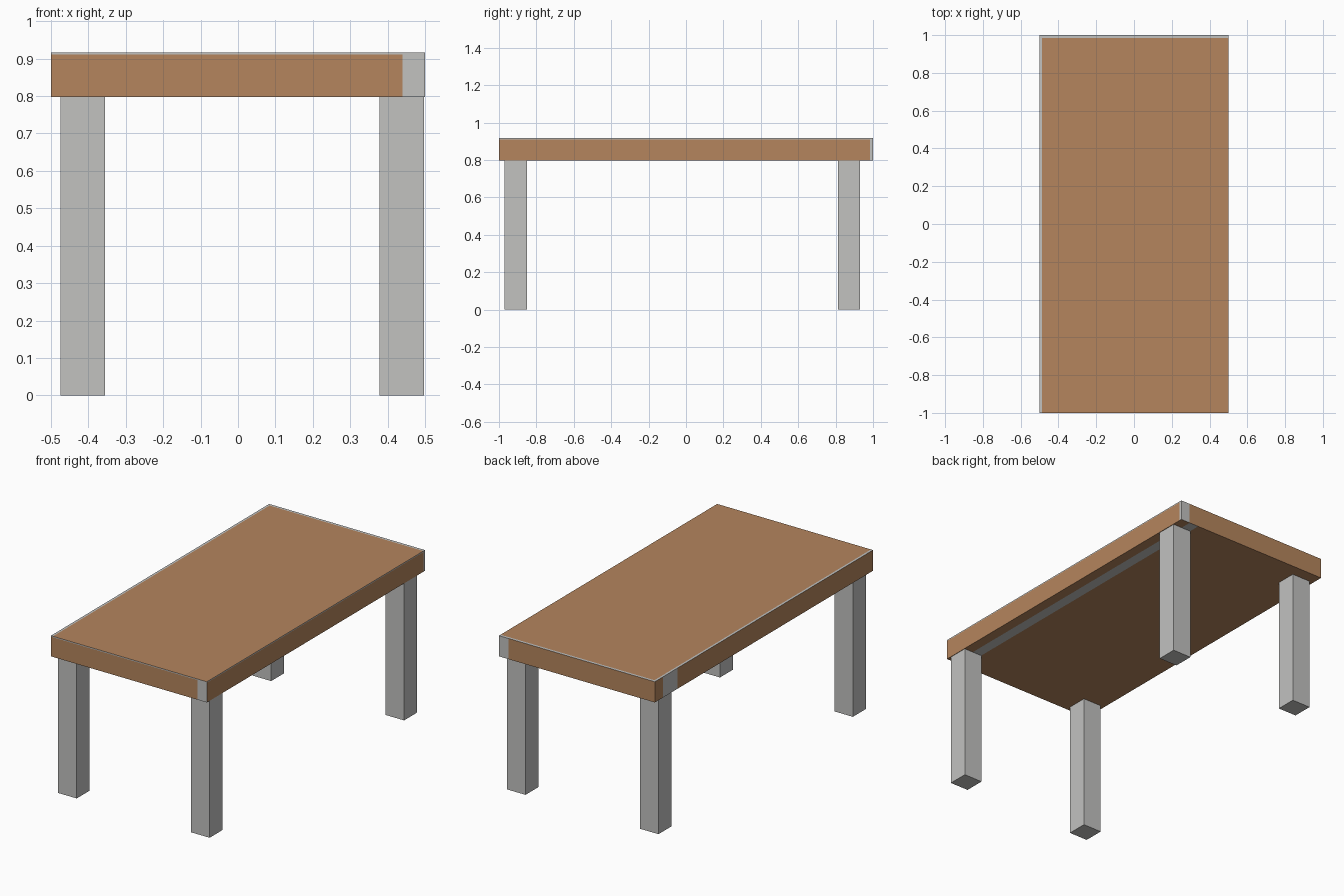
import bpy, bmesh
from mathutils import Vector

if "Cube" in bpy.data.objects:
    bpy.data.objects.remove(bpy.data.objects["Cube"])


def material(name, rgb):
    m = bpy.data.materials.new(name)
    m.diffuse_color = (*rgb, 1)
    m.use_nodes = True
    m.node_tree.nodes["Principled BSDF"].inputs["Base Color"].default_value = m.diffuse_color
    return m


brown = material("brown wood", (0.46, 0.235, 0.11))
grey = material("light grey", (0.54, 0.54, 0.53))


def box(name, lo, hi, mats, cuts=(), rule=None):
    """Box between two corners, optionally sliced at (axis, position) and coloured by rule."""
    lo, hi = Vector(lo), Vector(hi)
    bm = bmesh.new()
    bmesh.ops.create_cube(bm, size=1)
    for v in bm.verts:
        v.co = Vector([(lo[i] + hi[i]) / 2 + v.co[i] * (hi[i] - lo[i]) for i in range(3)])
    for axis, pos in cuts:
        n = Vector((0, 0, 0))
        n[axis] = 1
        bmesh.ops.bisect_plane(bm, geom=bm.verts[:] + bm.edges[:] + bm.faces[:],
                               plane_co=n * pos, plane_no=n)
    bm.normal_update()
    if rule:
        for f in bm.faces:
            f.material_index = int(rule(f.calc_center_median(), f.normal))
    me = bpy.data.meshes.new(name)
    bm.to_mesh(me)
    bm.free()
    for m in mats:
        me.materials.append(m)
    ob = bpy.data.objects.new(name, me)
    bpy.context.collection.objects.link(ob)
    return ob


# Unpainted grey margins on each side of the slab
def bare(c, n):
    if n.z > 0.5:
        return c.x < -0.487 or c.y > 0.985
    if n.z < -0.5:
        return 0.38 < c.x < 0.44 and c.y > -0.95
    if n.y < -0.5:
        return c.x > 0.44 or c.z > 0.911
    if n.y > 0.5:
        return c.x > 0.44
    if n.x > 0.5:
        return c.y > 0.985 or c.z > 0.911
    return 0.79 < c.y < 0.925


# Table top
box("table_top", (-0.5, -1, 0.797), (0.5, 1, 0.917), [brown, grey],
    [(0, -0.487), (0, 0.38), (0, 0.44), (1, -0.95), (1, 0.79), (1, 0.925),
     (1, 0.985), (2, 0.911)], bare)

# Four square legs
for side, x in (("left", -0.475), ("right", 0.378)):
    for end, y in (("front", -0.97), ("back", 0.812)):
        box(f"{end}_{side}_leg", (x, y, 0), (x + 0.119, y + 0.119, 0.797), [grey])
